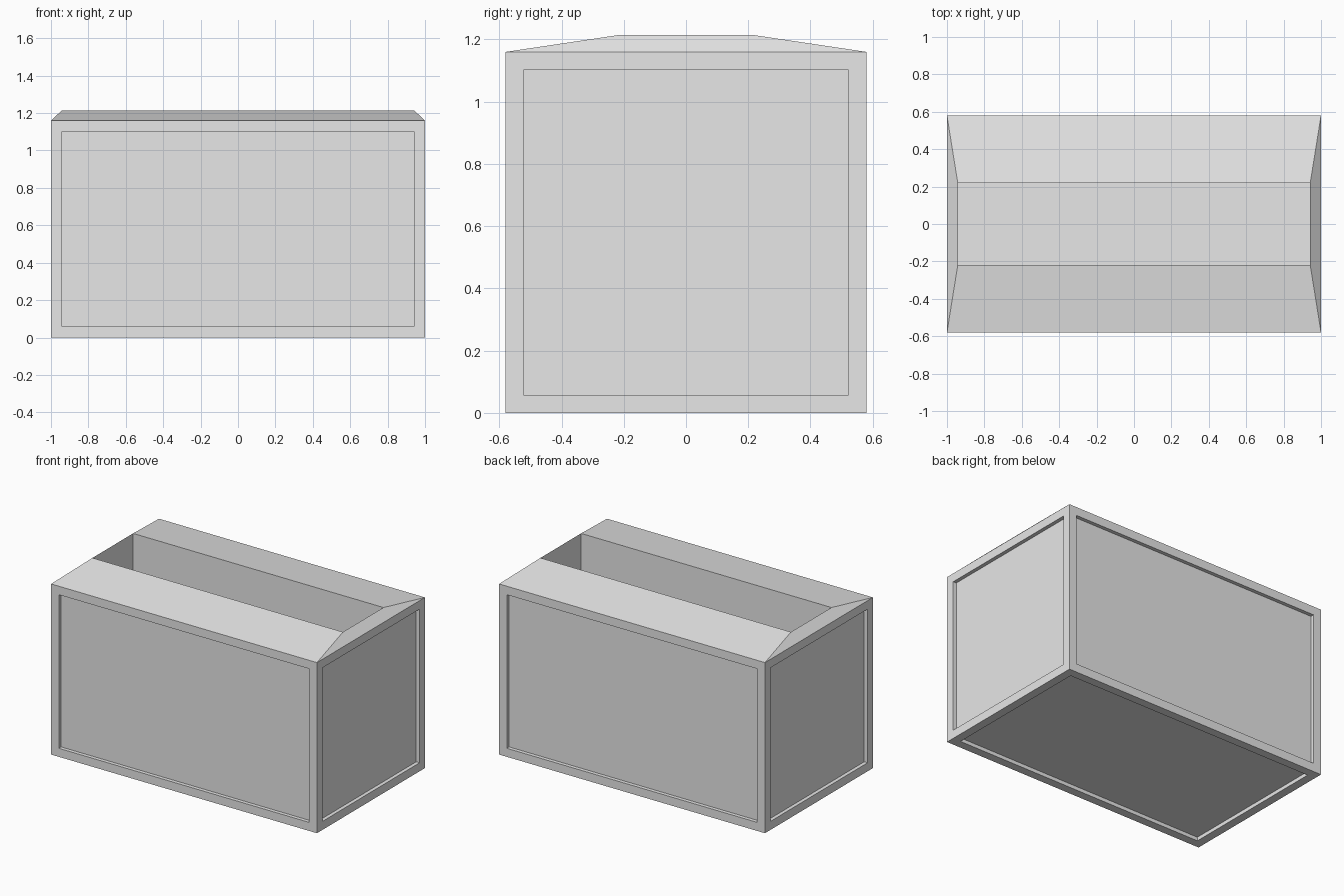
import bpy
import bmesh

# Remove the default object
if "Cube" in bpy.data.objects:
    bpy.data.objects.remove(bpy.data.objects["Cube"], do_unlink=True)

LENGTH, WIDTH, HEIGHT = 2.0, 1.16, 1.16
BORDER, RECESS = 0.058, 0.025
OPEN_X, OPEN_Y, RIM_Z, FLOOR_Z = 0.942, 0.218, 1.214, 0.06

# Plain grey material
grey = bpy.data.materials.new("plain_grey")
grey.use_nodes = True
colour = (0.8, 0.8, 0.8, 1.0)
grey.diffuse_color = colour
for node in grey.node_tree.nodes:
    if node.type == "BSDF_PRINCIPLED":
        node.inputs["Base Color"].default_value = colour


def inset(bm, faces, border, depth=0.0):
    """Inset each face on its own; the given faces stay as the inner ones."""
    bmesh.ops.inset_individual(bm, faces=faces, thickness=border, depth=depth,
                               use_even_offset=True)


# Box body
bm = bmesh.new()
bmesh.ops.create_cube(bm, size=1.0)
for v in bm.verts:
    v.co.x *= LENGTH
    v.co.y *= WIDTH
    v.co.z = (v.co.z + 0.5) * HEIGHT
bm.normal_update()
top = max(bm.faces, key=lambda f: f.calc_center_median().z)
sides = [f for f in bm.faces if f is not top]

# Recessed panels on the four sides and the underside
inset(bm, sides, BORDER)
bm.normal_update()
inset(bm, sides, 0.0, -RECESS)

# Sloping rim rising to the narrow opening
inset(bm, [top], BORDER)
for v in top.verts:
    v.co.x = OPEN_X if v.co.x > 0 else -OPEN_X
    v.co.y = OPEN_Y if v.co.y > 0 else -OPEN_Y
    v.co.z = RIM_Z
bm.normal_update()

# Straight-walled cavity below the opening
inset(bm, [top], 0.0, FLOOR_Z - RIM_Z)
bm.normal_update()

mesh = bpy.data.meshes.new("open_box")
bm.to_mesh(mesh)
bm.free()
mesh.materials.append(grey)
box = bpy.data.objects.new("open_box", mesh)
bpy.context.collection.objects.link(box)
